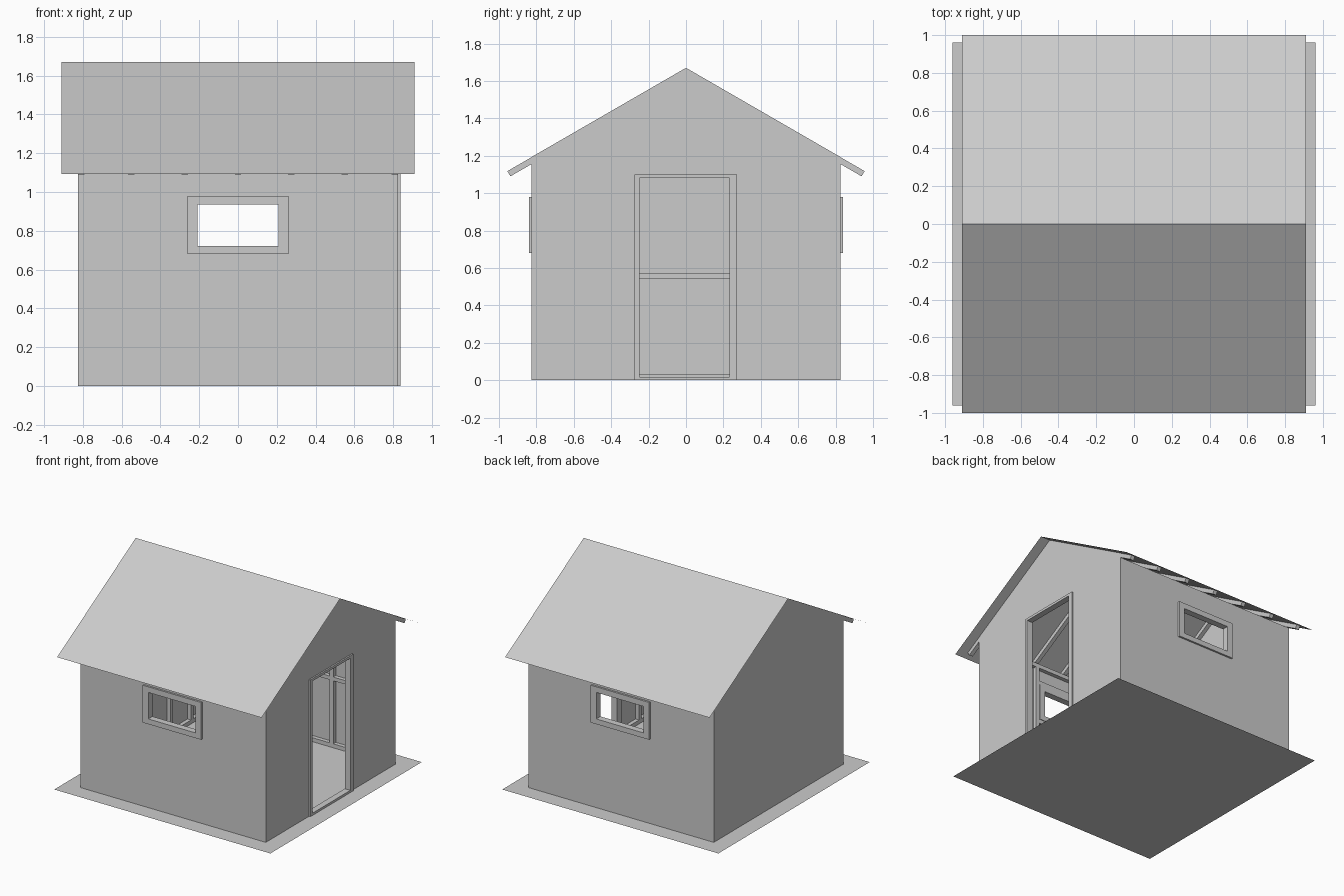
import bpy, bmesh, math
from mathutils import Matrix, Vector

if "Cube" in bpy.data.objects:
    bpy.data.objects.remove(bpy.data.objects["Cube"])

W = 0.825            # half width of the walls
RIDGE, SLOPE = 1.67, math.tan(math.radians(30))
T = 0.033            # timber thickness
DROP = T / math.cos(math.radians(30))


def finish(name, bm):
    me = bpy.data.meshes.new(name)
    bm.to_mesh(me)
    bm.free()
    ob = bpy.data.objects.new(name, me)
    bpy.context.collection.objects.link(ob)
    return ob


def sheet(name, polys):
    """Thin sheet made of flat polygons."""
    bm = bmesh.new()
    for p in polys:
        bm.faces.new([bm.verts.new(v) for v in p])
    bmesh.ops.remove_doubles(bm, verts=bm.verts, dist=1e-5)
    return finish(name, bm)


def boxes(name, items):
    """Several boxes, each (x0, x1, y0, y1, z0, z1), in one object."""
    bm = bmesh.new()
    for x0, x1, y0, y1, z0, z1 in items:
        m = Matrix.Translation(((x0 + x1) / 2, (y0 + y1) / 2, (z0 + z1) / 2))
        m = m @ Matrix.Diagonal((x1 - x0, y1 - y0, z1 - z0, 1))
        bmesh.ops.create_cube(bm, size=1, matrix=m)
    return finish(name, bm)


def roof_z(y):
    return RIDGE - SLOPE * abs(y)


# ground sheet
G = 0.962
sheet("floor", [[(-G, -G, 0), (G, -G, 0), (G, G, 0), (-G, G, 0)]])

# roof sheets
R = 0.91
sheet("roof", [[(-R, s, roof_z(1)), (R, s, roof_z(1)), (R, 0, RIDGE), (-R, 0, RIDGE)][::-s]
               for s in (-1, 1)])

# rafters
bm = bmesh.new()
nx, nz = 0.5 * T, math.cos(math.radians(30)) * T
for x in (-W + T / 2, -0.55, -0.275, 0, 0.275, 0.55, W - T / 2):
    for s in (-1, 1):
        e = 0.955
        prof = [(0, RIDGE - 0.001), (e, roof_z(e) - 0.001),
                (e - nx, roof_z(e) - nz), (0, RIDGE - DROP)]
        f = bm.faces.new([bm.verts.new((x - T / 2, s * y, z)) for y, z in prof])
        ext = bmesh.ops.extrude_face_region(bm, geom=[f], use_keep_orig=True)
        vs = [v for v in ext["geom"] if isinstance(v, bmesh.types.BMVert)]
        bmesh.ops.translate(bm, verts=vs, vec=(T, 0, 0))
bmesh.ops.recalc_face_normals(bm, faces=bm.faces)
finish("rafters", bm)

# side walls with a window each
TOP = roof_z(W) - DROP
wx, wz0, wz1 = 0.26, 0.68, 0.98
for s, side in ((-1, "front"), (1, "back")):
    rects = [(-W, -wx, 0, TOP), (wx, W, 0, TOP), (-wx, wx, 0, wz0), (-wx, wx, wz1, TOP)]
    sheet(side + "_wall", [[(a, s * W, c), (b, s * W, c), (b, s * W, d), (a, s * W, d)][::-s]
                           for a, b, c, d in rects])

    def wall_box(x0, x1, z0, z1, outer=W - 0.001, inner=W - T):
        ya, yb = sorted((s * outer, s * inner))
        return (x0, x1, ya, yb, z0, z1)

    # window frame
    fo, fi = W + 0.015, W - T - 0.005
    boxes(side + "_window_frame", [
        wall_box(-wx, -0.21, wz0, wz1, fo, fi), wall_box(0.21, wx, wz0, wz1, fo, fi),
        wall_box(-0.21, 0.21, wz0, 0.722, fo, fi), wall_box(-0.21, 0.21, 0.935, wz1, fo, fi)])
    # studs, plates and rails
    studs = [wall_box(x - T / 2, x + T / 2, T, TOP - T)
             for x in (-W + T / 2, -0.55, -0.277, 0.277, 0.55, W - T / 2)]
    rails = [wall_box(-W, W, 0.001, T), wall_box(-W, W, TOP - T, TOP),
             wall_box(-W + T, W - T, 0.54, 0.57),
             wall_box(-wx, wx, wz0 - T, wz0), wall_box(-wx, wx, wz1, wz1 + T)]
    boxes(side + "_framing", studs + rails)

# gable walls, the right one with a doorway
d0, d1, dz = -0.275, 0.272, 1.10
gable_top = [(W, roof_z(W)), (0, RIDGE), (-W, roof_z(W))]
door_side = [(-W, 0), (d0, 0), (d0, dz), (d1, dz), (d1, 0), (W, 0)] + gable_top
sheet("right_gable_wall", [[(W, y, z) for y, z in door_side]])
sheet("left_gable_wall", [[(-W, y, z) for y, z in ([(-W, 0), (W, 0)] + gable_top)[::-1]]])

# door frame with threshold
xi, xo = W - T - 0.005, W + 0.012
boxes("door_frame", [(xi, xo, d0, -0.248, 0, dz), (xi, xo, 0.233, d1, 0, dz),
                     (xi, xo, -0.248, 0.233, 1.08, dz), (xi, xo, -0.248, 0.233, 0, 0.018)])

# gable framing
for s, side in ((-1, "left"), (1, "right")):
    xa, xb = sorted((s * (W - 0.001), s * (W - T)))
    h = T / 2
    parts = []
    for y in (-0.55, -0.292, 0.29, 0.55):
        parts.append((xa, xb, y - h, y + h, T, roof_z(abs(y) + h) - DROP))
    spans = [(-W + T, W - T)] if s < 0 else [(-W + T, d0), (d1, W - T)]
    for a, b in spans:
        parts += [(xa, xb, a, b, 0.001, T), (xa, xb, a, b, 0.54, 0.57)]
    parts.append((xa, xb, -W + T, W - T, dz, dz + T))
    boxes(side + "_gable_framing", parts)
